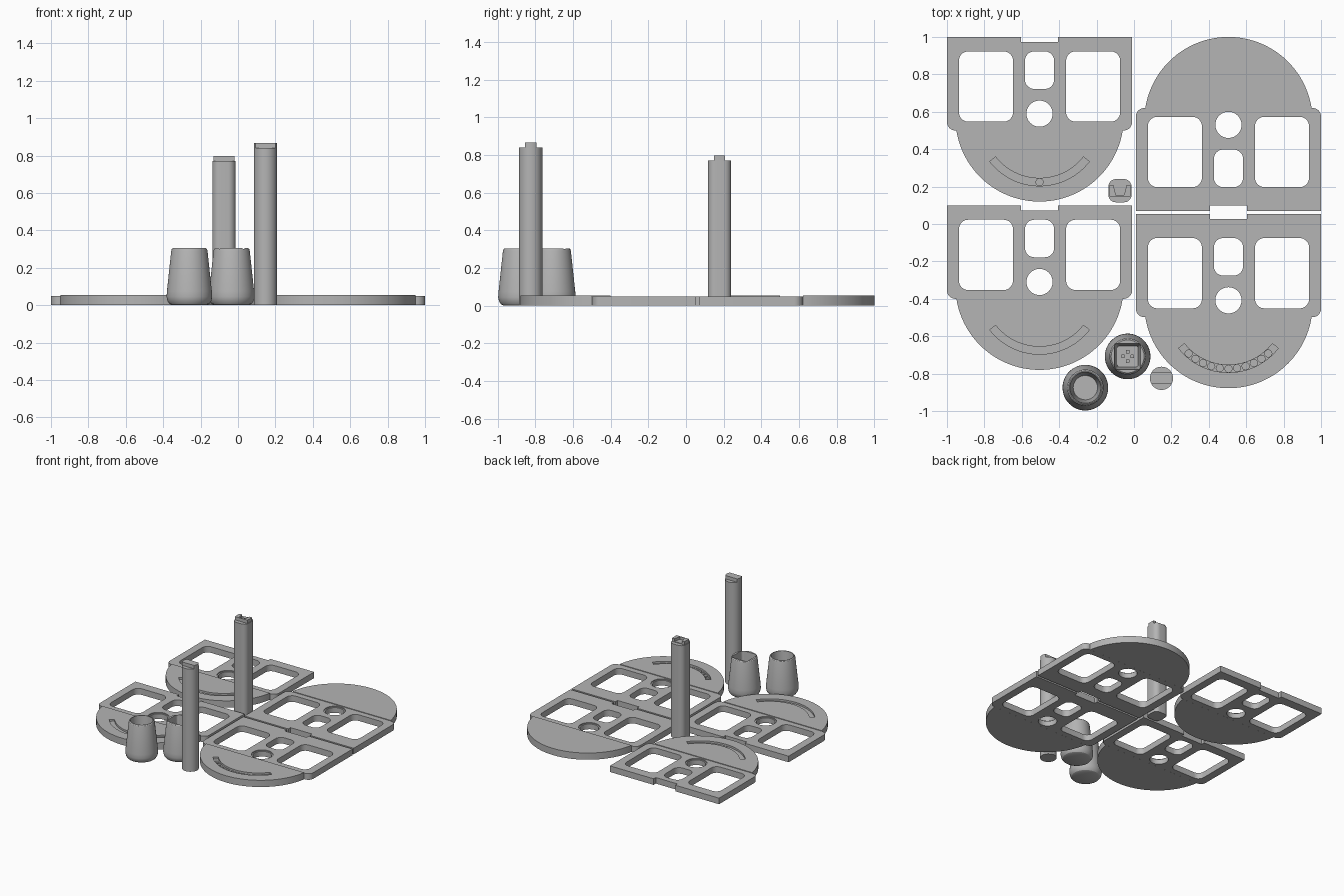
import bpy, bmesh
from math import sin, cos, pi, radians

if "Cube" in bpy.data.objects:
    bpy.data.objects.remove(bpy.data.objects["Cube"], do_unlink=True)

grey = bpy.data.materials.new("plain_grey")
grey.use_nodes = True
GREY = (0.46, 0.46, 0.46, 1)
grey.diffuse_color = GREY
grey.node_tree.nodes["Principled BSDF"].inputs["Base Color"].default_value = GREY
parts = []


# ---- outlines ----
def arc(cx, cy, r, a0, a1, n):
    return [(cx + r * cos(radians(a0 + (a1 - a0) * i / n)),
             cy + r * sin(radians(a0 + (a1 - a0) * i / n))) for i in range(n + 1)]


def circle(cx, cy, r, n=48):
    return arc(cx, cy, r, 0, 360, n)[:-1]


def rounded(x0, x1, y0, y1, r, round_top=True):
    pts = arc(x0 + r, y0 + r, r, 180, 270, 8) + arc(x1 - r, y0 + r, r, 270, 360, 8)
    if round_top:
        return pts + arc(x1 - r, y1 - r, r, 0, 90, 8) + arc(x0 + r, y1 - r, r, 90, 180, 8)
    return pts + [(x1, y1), (x0, y1)]


def strip(pts, half):
    return [(x, max(-half, min(half, y))) for x, y in pts]


# ---- solids ----
def finish(bm, name):
    bmesh.ops.remove_doubles(bm, verts=bm.verts, dist=1e-5)
    bmesh.ops.recalc_face_normals(bm, faces=bm.faces)
    mesh = bpy.data.meshes.new(name)
    bm.to_mesh(mesh)
    bm.free()
    mesh.materials.append(grey)
    ob = bpy.data.objects.new(name, mesh)
    bpy.context.collection.objects.link(ob)
    parts.append(ob)
    return ob


def prism(name, pts, z0, z1, at=(0, 0), turn=1, flare=1):
    """Upright solid from an outline; turn=-1 rotates it half a turn."""
    bm = bmesh.new()
    low, high = ([bm.verts.new((at[0] + turn * k * x, at[1] + turn * k * y, z))
                  for x, y in pts] for z, k in ((z0, 1), (z1, flare)))
    bm.faces.new(low)
    bm.faces.new(high)
    for i in range(len(pts)):
        j = (i + 1) % len(pts)
        bm.faces.new((low[i], low[j], high[j], high[i]))
    return finish(bm, name)


def lathe(name, profile, at):
    bm = bmesh.new()
    vs = [bm.verts.new((at[0] + r, at[1], z)) for r, z in profile]
    es = [bm.edges.new(pair) for pair in zip(vs, vs[1:])]
    bmesh.ops.spin(bm, geom=vs + es, cent=(*at, 0), axis=(0, 0, 1),
                   angle=2 * pi, steps=48, use_merge=True)
    return finish(bm, name)


def cut(ob, cutter):
    mod = ob.modifiers.new("cut", "BOOLEAN")
    mod.operation, mod.solver, mod.object = "DIFFERENCE", "EXACT", cutter
    cutter.hide_render = True
    graph = bpy.context.evaluated_depsgraph_get()
    mesh = bpy.data.meshes.new_from_object(ob.evaluated_get(graph))
    ob.modifiers.clear()
    ob.data = mesh
    parts.remove(cutter)
    bpy.data.objects.remove(cutter, do_unlink=True)


# ---- plates: windowed panel with a round cap beyond the seam ----
PANEL_TOP, CAP_TOP, HALF = 0.05, 0.055, 0.495
SMILE_Y, SMILE_R = 0.042, 0.318


def plate(name, at, length, turn=1, smile=True, sockets=()):
    panel = prism(name + "_panel", rounded(-HALF, HALF, 0, length, 0.045, False),
                  0, PANEL_TOP, at, turn)
    openings = [rounded(-0.431, -0.142, 0.047, 0.423, 0.05),
                rounded(0.142, 0.431, 0.047, 0.423, 0.05),
                rounded(-0.078, 0.078, 0.222, 0.423, 0.05),
                circle(0, 0.09, 0.07),
                [(-0.098, length - 0.028), (0.098, length - 0.028),
                 (0.098, length + 0.1), (-0.098, length + 0.1)]]
    for pts in openings:
        cut(panel, prism("cutter", pts, -0.1, 0.2, at, turn))
    # shallow seat around the round hole
    cut(panel, prism("cutter", circle(0, 0.09, 0.08), PANEL_TOP - 0.008, 0.2, at, turn))

    cap = prism(name + "_cap", arc(0, 0.07, 0.45, 189, 351, 64), 0, CAP_TOP, at, turn)
    if smile:
        w = 0.02
        groove = (arc(0, SMILE_Y, SMILE_R + w, 218, 322, 32)
                  + arc(0, SMILE_Y, SMILE_R - w, 322, 218, 32))
        cut(cap, prism("cutter", groove, CAP_TOP - 0.015, 0.2, at, turn))
    for a in sockets:
        x, y = arc(0, SMILE_Y, SMILE_R, a, a, 1)[0]
        cut(cap, prism("cutter", circle(x, y, 0.019, 20), CAP_TOP - 0.03, 0.2, at, turn))


plate("back_right_plate", (-0.505, 0.50), 0.50, sockets=[270])
plate("front_right_plate", (-0.505, -0.40), 0.50)
plate("front_left_plate", (0.505, -0.498), 0.552, sockets=[228 + 8.4 * i for i in range(11)])
plate("back_left_plate", (0.505, 0.62), 0.55, turn=-1, smile=False)

# ---- posts with a tongue on top ----
front_at, back_at = (0.147, -0.825), (-0.075, 0.178)
round_post = circle(0, 0, 0.062)
prism("front_post", round_post, 0, 0.84, front_at)
prism("front_post_tongue", strip(round_post, 0.03), 0.84, 0.868, front_at)
square_post = rounded(-0.062, 0.062, -0.062, 0.062, 0.04)
prism("back_post", square_post, 0, 0.77, back_at)
tongue = prism("back_post_tongue",
               strip(rounded(-0.057, 0.057, -0.057, 0.057, 0.03), 0.03),
               0.77, 0.797, back_at)
cut(tongue, prism("cutter", [(-0.022, -0.024), (0.022, -0.024), (0.04, 0.05), (-0.04, 0.05)],
                  0.775, 0.9, back_at))

# ---- tapered cups ----
outside = [(0, 0), (0.09, 0), (0.106, 0.007), (0.117, 0.022), (0.122, 0.045),
           (0.12, 0.075), (0.097, 0.29), (0.094, 0.3), (0.088, 0.305)]
lathe("round_cup", outside + [(0.083, 0.305), (0.065, 0.1), (0, 0.1)], (-0.26, -0.875))

cup_at = (-0.034, -0.708)
cup = lathe("square_socket_cup", outside + [(0, 0.305)], cup_at)
cut(cup, prism("cutter", rounded(-0.056, 0.056, -0.056, 0.056, 0.012),
               0.1, 0.32, cup_at, flare=1.27))
for i in range(4):
    x, y = 0.025 * cos(i * pi / 2), 0.025 * sin(i * pi / 2)
    prism("socket_stud", rounded(x - 0.009, x + 0.009, y - 0.009, y + 0.009, 0.002),
          0.09, 0.115, cup_at)

# ---- smooth curved walls, keep edges crisp ----
bpy.ops.object.select_all(action="DESELECT")
for ob in parts:
    ob.select_set(True)
bpy.context.view_layer.objects.active = parts[0]
bpy.ops.object.shade_smooth_by_angle(angle=radians(30))
